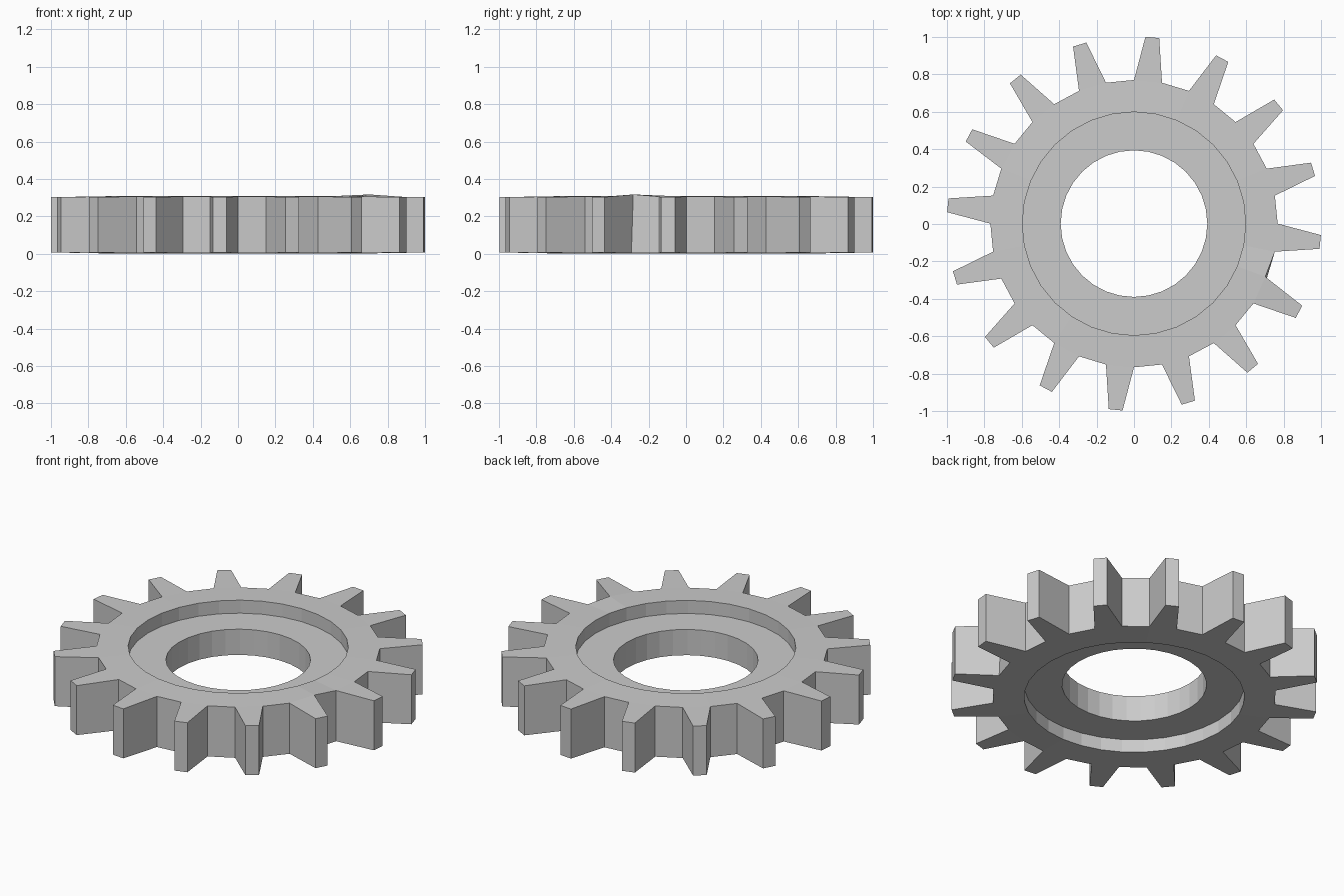
import bpy, bmesh
from math import radians, cos, sin

if "Cube" in bpy.data.objects:
    bpy.data.objects.remove(bpy.data.objects["Cube"])

TEETH = 16
N = TEETH * 2            # ring segments, two per tooth
STEP = 360 / N

bm = bmesh.new()


def vert(r, deg, z):
    a = radians(deg)
    return bm.verts.new((r * cos(a), r * sin(a) + 0.002, z))


def ring(r, z):
    return [vert(r, i * STEP, z) for i in range(N)]


def bridge(a, b, keep=lambda i: True):
    for i in range(N):
        j = (i + 1) % N
        if keep(i):
            bm.faces.new((a[i], a[j], b[j], b[i]))


# Body rings: root circle, rim, recess floor and bore, from top to bottom
root_top = ring(0.768, 0.306)
rim_top = ring(0.597, 0.31)
floor_top = ring(0.597, 0.232)
bore_top = ring(0.392, 0.232)
bore_low = ring(0.392, 0.078)
floor_low = ring(0.597, 0.078)
rim_low = ring(0.597, 0.0)
root_low = ring(0.768, 0.003)
rings = [root_top, rim_top, floor_top, bore_top,
         bore_low, floor_low, rim_low, root_low]
for a, b in zip(rings, rings[1:]):
    bridge(a, b)

# Valley walls between the teeth
bridge(root_low, root_top, lambda i: i % 2 == 0)

# Tapered teeth
for i in range(1, N, 2):
    j = (i + 1) % N
    mid = (i + 0.5) * STEP
    ta, tb = (vert(1.001, mid + s * 2.12, 0.303) for s in (-1, 1))
    la, lb = (vert(1.001, mid + s * 2.12, 0.007) for s in (-1, 1))
    for f in ((root_top[i], ta, tb, root_top[j]),
              (root_low[i], root_low[j], lb, la),
              (la, lb, tb, ta),
              (root_low[i], la, ta, root_top[i]),
              (lb, root_low[j], root_top[j], tb)):
        bm.faces.new(f)

# Small raised nick at one root corner
root_top[N - 2].co = (0.702, -0.282, 0.317)

bmesh.ops.recalc_face_normals(bm, faces=bm.faces[:])
mesh = bpy.data.meshes.new("gear_wheel")
bm.to_mesh(mesh)
bm.free()
gear = bpy.data.objects.new("gear_wheel", mesh)
bpy.context.collection.objects.link(gear)
